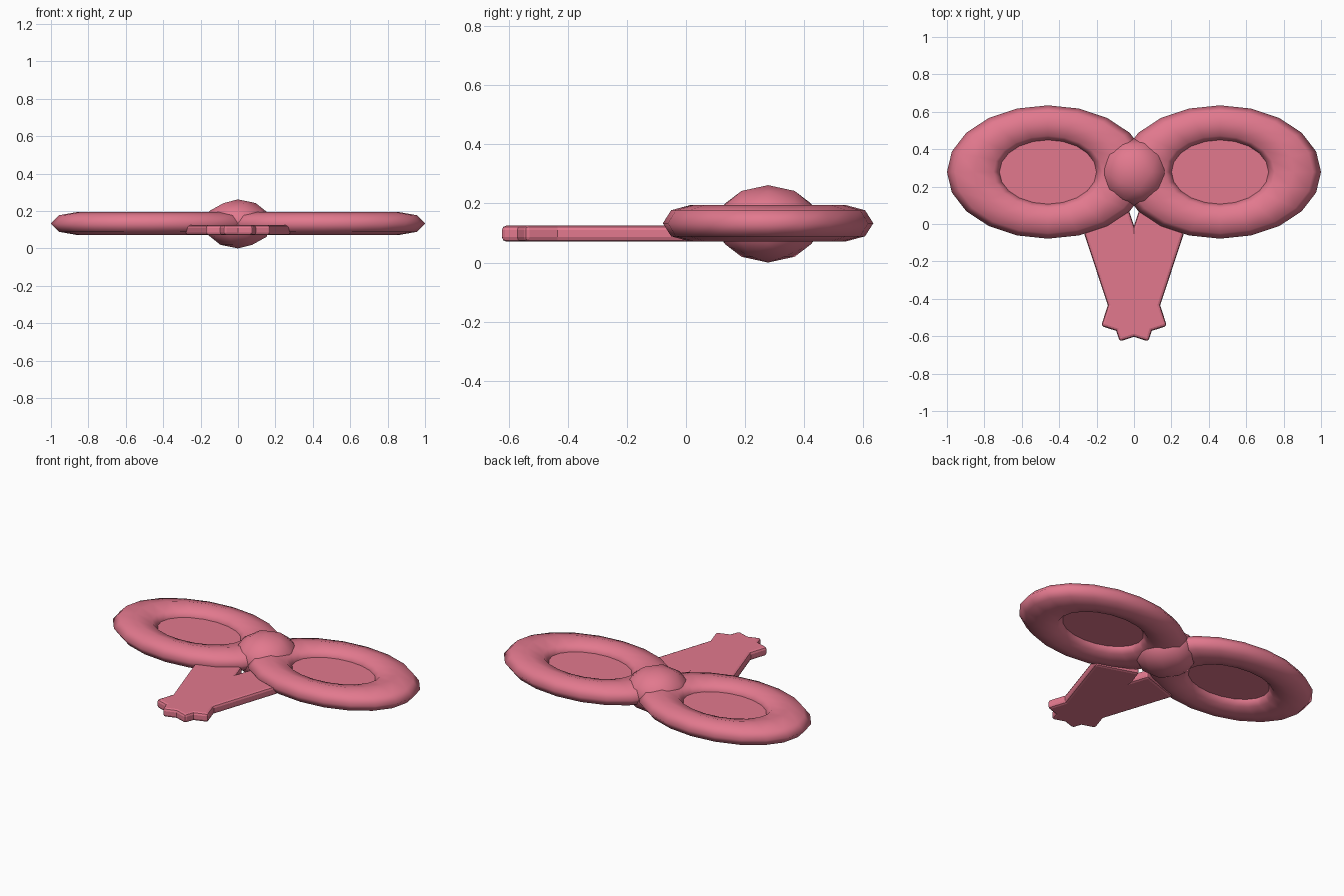
import bpy, math

if "Cube" in bpy.data.objects:
    bpy.data.objects.remove(bpy.data.objects["Cube"])

pink = bpy.data.materials.new("pink")
pink.diffuse_color = (0.76, 0.19, 0.27, 1)
pink.use_nodes = True
pink.node_tree.nodes["Principled BSDF"].inputs["Base Color"].default_value = pink.diffuse_color


def finish(name, scale, smooth=True, rot=0):
    ob = bpy.context.object
    ob.name = name
    ob.scale = scale
    ob.rotation_euler.z = rot
    ob.data.materials.append(pink)
    bpy.ops.object.transform_apply(location=False, rotation=True, scale=True)
    if smooth:
        bpy.ops.object.shade_smooth()
    return ob


for side, label in ((-1, "left"), (1, "right")):
    # padded oval loop
    bpy.ops.mesh.primitive_torus_add(location=(side * 0.46, 0.278, 0.133),
                                     major_segments=20, minor_segments=8,
                                     major_radius=0.395, minor_radius=0.145)
    finish(label + "_loop", (1, 0.66, 0.43))

    # thin panel filling the loop
    bpy.ops.mesh.primitive_cylinder_add(vertices=20, radius=0.3, depth=0.02,
                                        location=(side * 0.46, 0.278, 0.133))
    finish(label + "_loop_panel", (1, 0.66, 1), smooth=False,)

    # crossed ribbon tail with softened edges
    bpy.ops.mesh.primitive_cube_add(size=1, location=(side * 0.054, -0.271, 0.098))
    tail = finish(label + "_tail", (0.266, 0.664, 0.054), smooth=False,
                  rot=-side * math.radians(18.2))
    bevel = tail.modifiers.new("soft_edges", 'BEVEL')
    bevel.width = 0.015
    bevel.segments = 2

# central knot
bpy.ops.mesh.primitive_ico_sphere_add(subdivisions=2, radius=0.18,
                                      location=(0, 0.278, 0.131))
finish("knot", (1, 1, 0.728))
